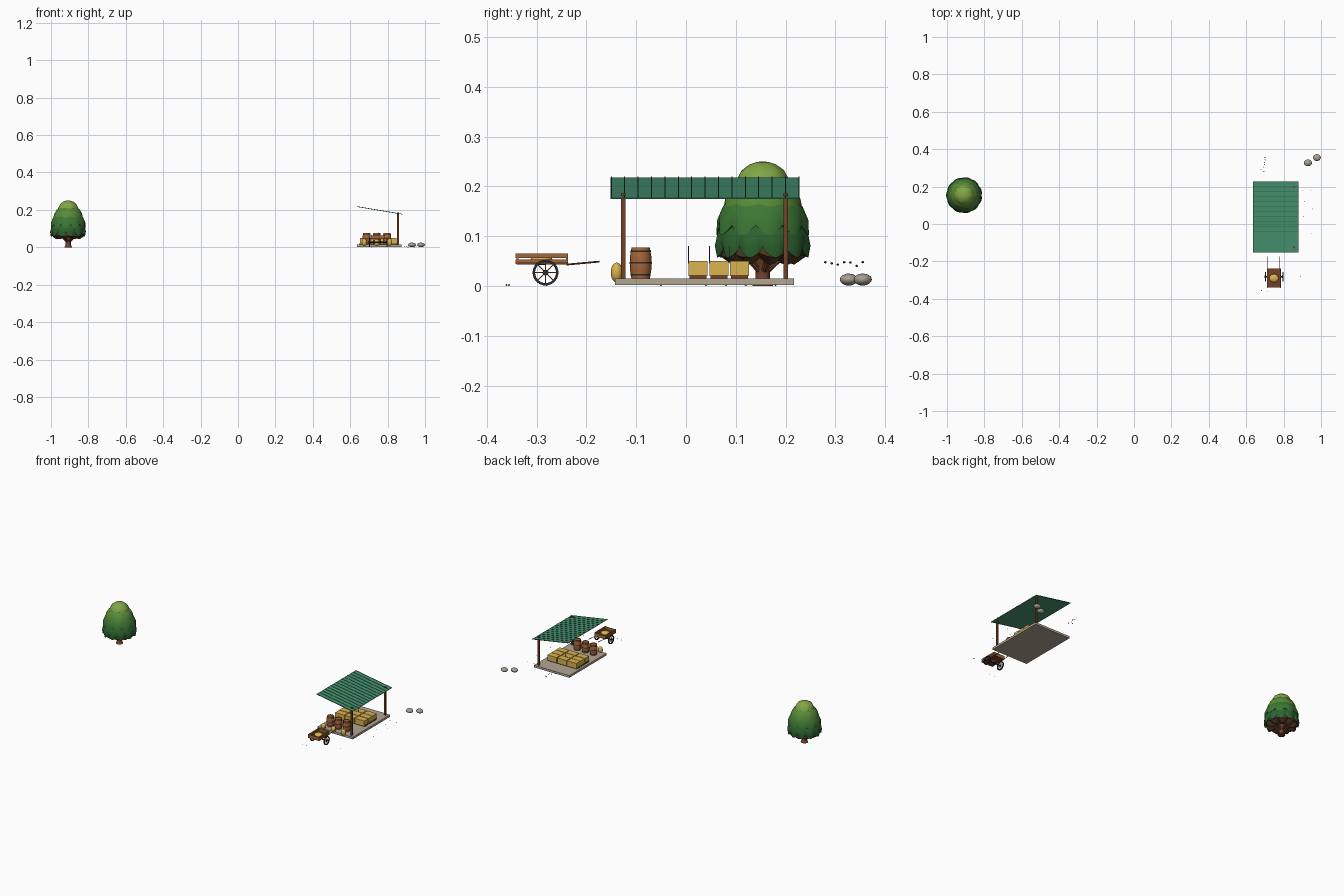
import bpy, bmesh, math, random
from mathutils import Vector, Matrix

if "Cube" in bpy.data.objects:
    bpy.data.objects.remove(bpy.data.objects["Cube"])

random.seed(4)
PI = math.pi

def material(name, r, g, b):
    m = bpy.data.materials.new(name)
    m.diffuse_color = [(c / 255) ** 2.2 for c in (r, g, b)] + [1]
    m.use_nodes = True
    m.node_tree.nodes["Principled BSDF"].inputs["Base Color"].default_value = m.diffuse_color
    return m

WOOD = material("wood", 165, 102, 60)
DARK_WOOD = material("dark_wood", 112, 68, 42)
IRON = material("iron", 45, 48, 52)
STRAW = material("straw", 216, 178, 80)
TEAL = material("roof_green", 72, 145, 110)
SLAB = material("slab", 176, 165, 145)
STONE = material("stone", 165, 158, 145)
BARK = material("bark", 110, 68, 46)

def finish(name, bm, mat, smooth=None):
    bmesh.ops.recalc_face_normals(bm, faces=bm.faces)
    me = bpy.data.meshes.new(name)
    bm.to_mesh(me)
    bm.free()
    ob = bpy.data.objects.new(name, me)
    bpy.context.collection.objects.link(ob)
    me.materials.append(mat)
    if smooth:
        bpy.ops.object.select_all(action='DESELECT')
        ob.select_set(True)
        bpy.context.view_layer.objects.active = ob
        bpy.ops.object.shade_smooth_by_angle(angle=math.radians(smooth))
    return ob

def box(name, x, y, z, mat):
    """Box from (low, high) ranges."""
    bm = bmesh.new()
    mid = Vector([(a + b) / 2 for a, b in (x, y, z)])
    size = [b - a for a, b in (x, y, z)] + [1]
    bmesh.ops.create_cube(bm, size=1, matrix=Matrix.Translation(mid) @ Matrix.Diagonal(size))
    return finish(name, bm, mat)

def rod(name, a, b, r, mat, sides=8):
    a, b = Vector(a), Vector(b)
    bm = bmesh.new()
    rot = (b - a).to_track_quat('Z', 'Y').to_matrix().to_4x4()
    bmesh.ops.create_cone(bm, cap_ends=True, segments=sides, radius1=r, radius2=r,
                          depth=(b - a).length, matrix=Matrix.Translation((a + b) / 2) @ rot)
    return finish(name, bm, mat, 40)

def blob(name, c, s, mat, sub=3, rough=0):
    bm = bmesh.new()
    bmesh.ops.create_icosphere(bm, subdivisions=sub, radius=1)
    for v in bm.verts:
        k = 1 + random.uniform(-rough, rough)
        v.co = Vector([c[i] + v.co[i] * s[i] * k for i in range(3)])
    return finish(name, bm, mat, 60)

def lathe(name, c, profile, mat, seg=24, shape=None, smooth=40):
    """Revolve (r, z) points; shape(i, angle, r, z) may bend each ring."""
    bm = bmesh.new()
    rings = []
    for i, (r, z) in enumerate(profile):
        ring = []
        for k in range(seg):
            a = 2 * PI * k / seg
            rr, zz = shape(i, a, r, z) if shape else (r, z)
            ring.append(bm.verts.new((c[0] + rr * math.cos(a), c[1] + rr * math.sin(a), c[2] + zz)))
        rings.append(ring)
    for p, q in zip(rings, rings[1:]):
        for k in range(seg):
            bm.faces.new((p[k], p[(k + 1) % seg], q[(k + 1) % seg], q[k]))
    bm.faces.new(rings[0])
    bm.faces.new(rings[-1])
    return finish(name, bm, mat, smooth)

# Tree: flared trunk, roots and scalloped leaf tiers
TREE = (-0.908, 0.154, 0)
lathe("tree_trunk", TREE, [(.021, 0), (.015, .012), (.014, .035), (.024, .055), (.03, .07)], BARK, 12)
for k in range(5):
    a = 2 * PI * k / 5 + .3
    d = Vector((math.cos(a), math.sin(a), 0))
    o = Vector(TREE)
    rod("tree_branch", o + d * .008 + Vector((0, 0, .03)), o + d * .045 + Vector((0, 0, .065)), .006, BARK)

def leaf_tier(name, profile, lobes, phase, mat, dip):
    def scallop(i, a, r, z):
        w = abs(math.sin(lobes * a / 2 + phase))
        fade = (.25, 1, .55, .2, 0, 0, 0)[i]
        return r * (1 + .07 * fade * (w - .6)), z - dip * fade * (w - .5)
    lathe(name, TREE, profile, mat, lobes * 8, scallop, 50)

leaf_tier("leaf_underside", [(.02, .058), (.062, .05), (.084, .062), (.086, .075), (.05, .09)],
          9, .4, material("leaf_brown", 92, 62, 42), .014)
leaf_tier("leaf_tier_low", [(.03, .085), (.09, .066), (.095, .085), (.09, .11), (.07, .135), (.03, .15)],
          11, 0, material("leaf_dark", 48, 98, 50), .018)
leaf_tier("leaf_tier_middle", [(.03, .13), (.091, .112), (.091, .135), (.08, .16), (.058, .182), (.025, .195)],
          10, .8, material("leaf_mid", 62, 118, 54), .02)
leaf_tier("leaf_tier_high", [(.03, .17), (.079, .157), (.075, .178), (.063, .2), (.045, .216), (.015, .225)],
          9, .3, material("leaf_light", 88, 138, 58), .018)
leaf_tier("leaf_crown", [(.02, .205), (.055, .198), (.052, .215), (.043, .232), (.027, .244), (.012, .249), (.002, .25)],
          7, .5, material("leaf_top", 128, 165, 72), .014)

# Stall floor, posts
box("floor_slab", (.636, .875), (-.143, .217), (.002, .015), SLAB)
for y in (-.126, .2):
    box("roof_post", (.85, .86), (y - .0045, y + .0045), (.015, .187), DARK_WOOD)

# Sloped sheet roof with ribs
bm = bmesh.new()
def sloped(y0, y1, low, high):
    v = [bm.verts.new((x, y, z + d)) for d in (low, high)
         for x, z in ((.636, .217), (.88, .176)) for y in (y0, y1)]
    for f in ((0, 1, 3, 2), (4, 5, 7, 6), (0, 1, 5, 4), (2, 3, 7, 6), (0, 2, 6, 4), (1, 3, 7, 5)):
        bm.faces.new([v[i] for i in f])
sloped(-.152, .228, -.001, .001)
finish("roof_sheet", bm, TEAL)
bm = bmesh.new()
for k in range(15):
    y = -.15 + k * .0269
    sloped(y - .001, y + .001, .0005, .0025)
finish("roof_ribs", bm, material("rib_green", 50, 108, 84))

# Barrels with hoops
for x in (.688, .742, .797):
    c = (x, -.091, .015)
    lathe("barrel", c, [(.0185, 0), (.0212, .016), (.022, .031), (.0212, .046), (.0185, .062),
                        (.0165, .062), (.0165, .059)], WOOD, 16)
    for z, r in ((.006, .0202), (.03, .0225), (.053, .0206)):
        lathe("barrel_hoop", c, [(r - .002, z), (r, z), (r, z + .003), (r - .002, z + .003)], IRON, 16)

# Straw trays in three rows, with thin marker sticks
for y in (.005, .047, .088):
    for k in range(3):
        x = .652 + k * .067
        box("straw_tray", (x, x + .062), (y, y + .038), (.02, .05), STRAW)
    box("tray_rail", (.65, .85), (y + .002, y + .036), (.015, .022), DARK_WOOD)
    rod("marker_stick", (.75, y, .045), (.75, y, .08), .0007, DARK_WOOD, 4)

# Sacks at the front edge
for x in (.675, .742, .81):
    blob("grain_sack", (x, -.139, .027), (.014, .012, .02), STRAW)

# Hand cart
CX = .748
box("cart_bed", (.711, .785), (-.34, -.237), (.043, .048), DARK_WOOD)
for x in (.711, .781):
    for z in (.044, .056):
        box("cart_side_board", (x, x + .004), (-.342, -.237), (z, z + .009), WOOD)
for y in (-.34, -.241):
    box("cart_end_board", (.713, .783), (y, y + .004), (.045, .064), WOOD)
blob("cart_load", (CX, -.29, .053), (.025, .022, .011), STRAW)
rod("cart_axle", (.702, -.282, .027), (.798, -.282, .027), .003, IRON)
for x in (.703, .796):
    bm = bmesh.new()
    n = 28
    vs = [[bm.verts.new((x + dx, -.282 + r * math.cos(2 * PI * k / n), .027 + r * math.sin(2 * PI * k / n)))
           for k in range(n)] for r, dx in ((.026, -.003), (.026, .003), (.021, .003), (.021, -.003))]
    for i in range(4):
        p, q = vs[i], vs[(i + 1) % 4]
        for k in range(n):
            bm.faces.new((p[k], p[(k + 1) % n], q[(k + 1) % n], q[k]))
    finish("wheel_rim", bm, IRON, 40)
    for k in range(4):
        d = Vector((0, math.cos(k * PI / 4), math.sin(k * PI / 4))) * .022
        c = Vector((x, -.282, .027))
        rod("wheel_spoke", c - d, c + d, .0012, WOOD, 6)
    rod("wheel_hub", (x - .004, -.282, .027), (x + .004, -.282, .027), .006, IRON, 12)
for x in (.716, .78):
    rod("cart_handle", (x, -.24, .043), (x, -.174, .049), .0018, DARK_WOOD, 6)

# Round stones
for x, y in ((.93, .327), (.978, .355)):
    blob("stone", (x, y, .013), (.021, .018, .012), STONE, 3, .02)

# Small pebbles and drifting chips
for k in range(7):
    blob("chip", (random.uniform(.66, .71), .28 + k * .0125, random.uniform(.04, .05)),
         (.003, .003, .0025), IRON, 1)
for x, y in ((.9, .18), (.945, .18), (.91, .12), (.955, .08), (.905, .04), (.95, -.05),
             (.89, -.28), (.682, -.355), (.715, -.36)):
    blob("pebble", (x, y, .002), (.0025, .0025, .002), STONE, 1)
